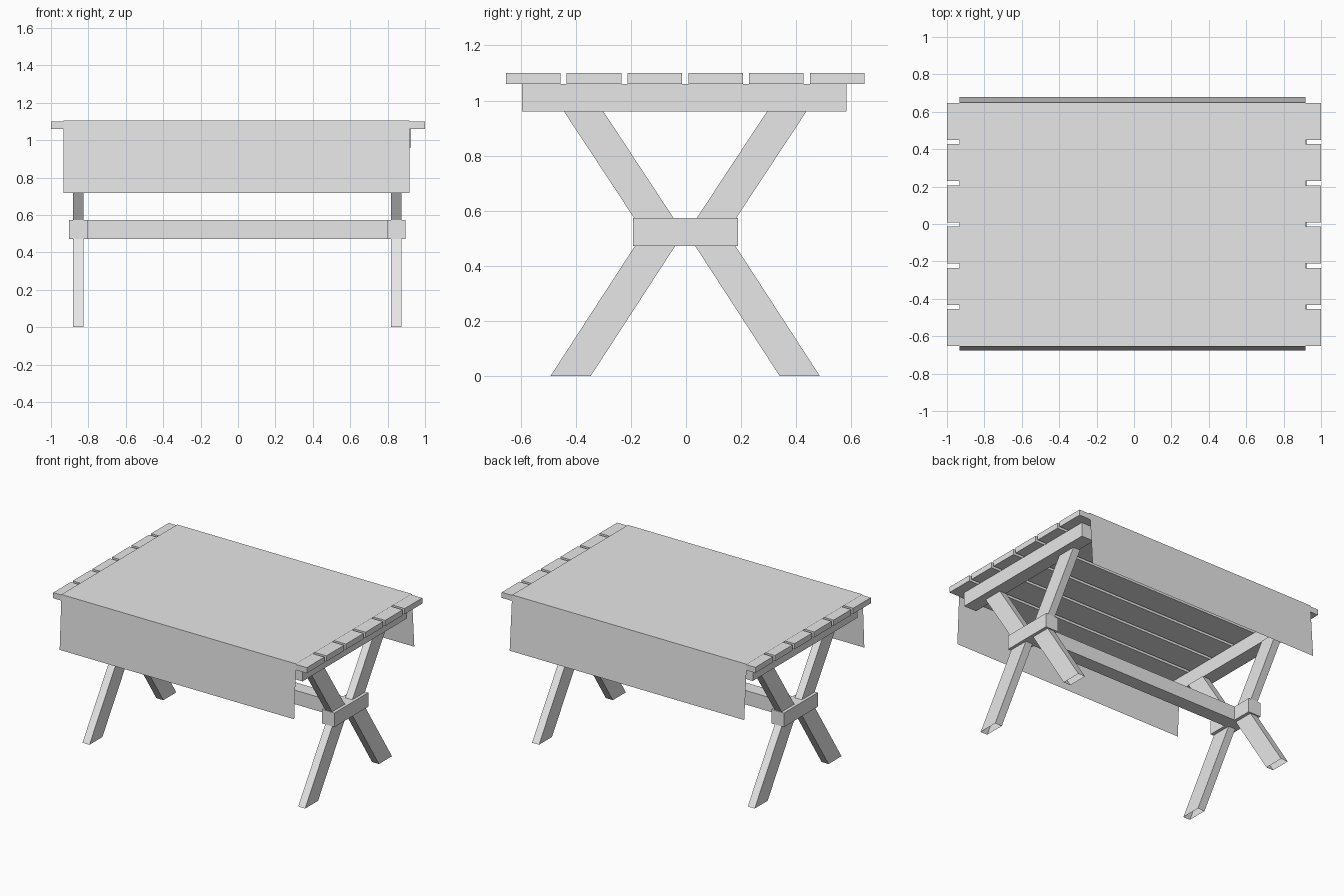
import bpy
import bmesh

cube = bpy.data.objects.get("Cube")
if cube:
    bpy.data.objects.remove(cube, do_unlink=True)

grey = bpy.data.materials.new("plain_grey")
grey.use_nodes = True
grey.diffuse_color = (0.8, 0.8, 0.8, 1)
grey.node_tree.nodes["Principled BSDF"].inputs["Base Color"].default_value = (0.8, 0.8, 0.8, 1)


def finish(name, bm):
    mesh = bpy.data.meshes.new(name)
    bm.to_mesh(mesh)
    bm.free()
    mesh.materials.append(grey)
    obj = bpy.data.objects.new(name, mesh)
    bpy.context.collection.objects.link(obj)
    return obj


def box(name, x, y, z):
    """Box between the given (low, high) limits on each axis."""
    bm = bmesh.new()
    bmesh.ops.create_cube(bm, size=1)
    for v in bm.verts:
        for i, (low, high) in enumerate((x, y, z)):
            v.co[i] = high if v.co[i] > 0 else low
    return finish(name, bm)


def slanted_leg(name, x, start, end, width):
    """Slanted post with level, open ends; start and end are (y, z) centres."""
    bm = bmesh.new()
    rings = []
    for y, z in (start, end):
        corners = ((x[0], -1), (x[1], -1), (x[1], 1), (x[0], 1))
        rings.append([bm.verts.new((cx, y + s * width / 2, z)) for cx, s in corners])
    for i in range(4):
        j = (i + 1) % 4
        bm.faces.new((rings[0][i], rings[0][j], rings[1][j], rings[1][i]))
    bmesh.ops.recalc_face_normals(bm, faces=bm.faces)
    return finish(name, bm)


def sheet(name, x, profile):
    """Thin cloth swept along x from a (y, z) profile."""
    bm = bmesh.new()
    rows = [[bm.verts.new((cx, y, z)) for cx in x] for y, z in profile]
    for a, b in zip(rows, rows[1:]):
        bm.faces.new((a[0], a[1], b[1], b[0]))
    return finish(name, bm)


# Table top planks
mid = -0.003
for i in range(6):
    y = mid + (i - 2.5) * 0.2205
    box(f"plank_{i + 1}", (-1, 1), (y - 0.099, y + 0.099), (1.06, 1.10))

# Trestles: beam, clamp block and four half legs at each end
for side, s in (("left", 1), ("right", -1)):
    def span(inner, outer):
        return sorted((s * inner - 0.004, s * outer - 0.004))

    box(f"{side}_beam", span(0.83, 0.93), (-0.595, 0.582), (0.96, 1.06))
    box(f"{side}_clamp_block", span(0.80, 0.90), (-0.193, 0.188), (0.473, 0.573))
    for end, t in (("front", -1), ("back", 1)):
        x = span(0.823, 0.878)
        slanted_leg(f"{side}_{end}_upper_leg", x, (mid + t * 0.075, 0.515),
                    (mid + t * 0.368, 0.96), 0.143)
        slanted_leg(f"{side}_{end}_lower_leg", x, (mid + t * 0.075, 0.525),
                    (mid + t * 0.416, 0), 0.146)

# Long stretcher between the trestles
box("stretcher", (-0.805, 0.797), (-0.053, 0.047), (0.473, 0.573))

# Tablecloth with flaps hanging at front and back
sheet("tablecloth", (-0.934, 0.916),
      [(-0.675, 0.718), (-0.655, 1.105), (0.65, 1.105), (0.678, 0.718)])
